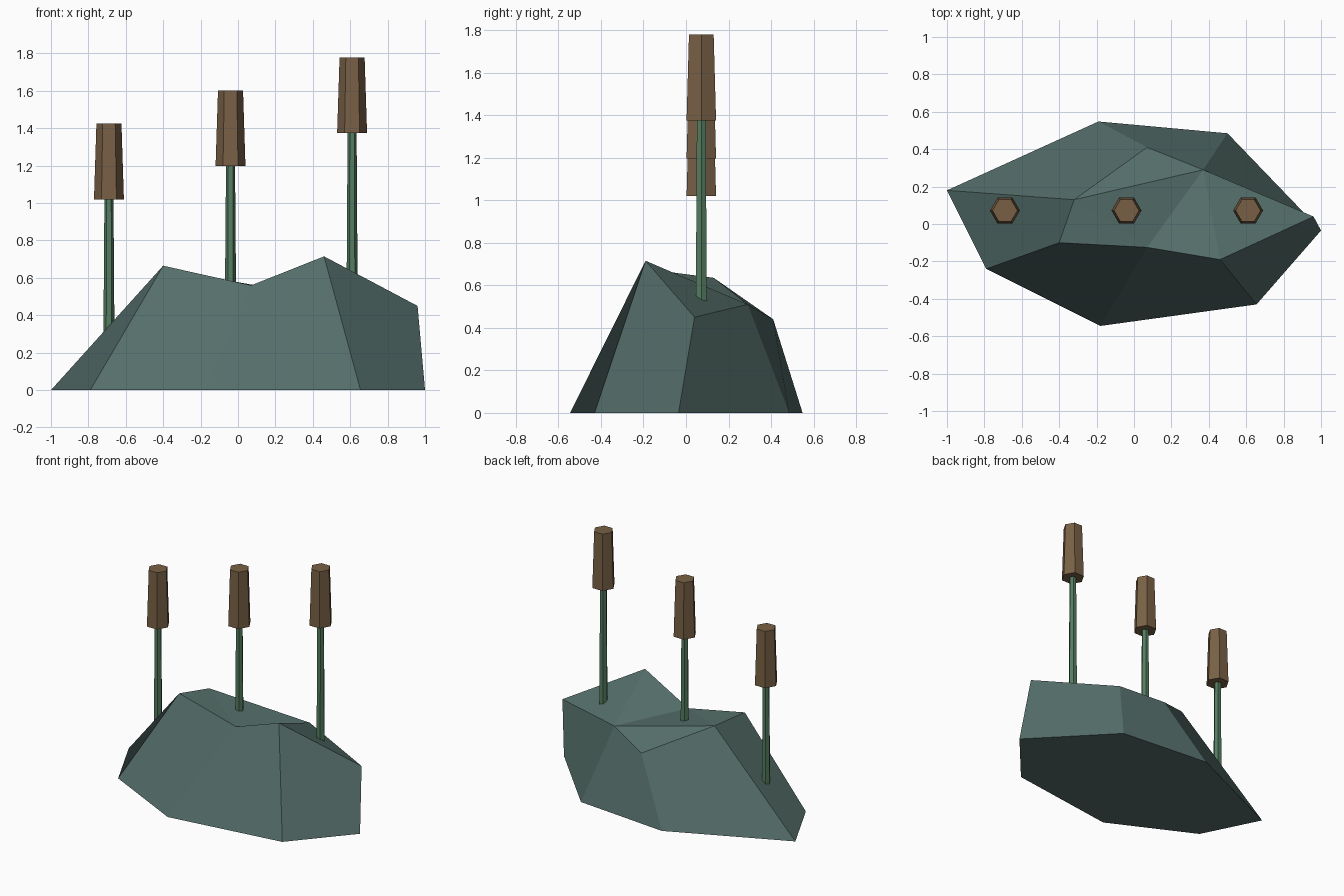
import bpy, bmesh, math
from mathutils import Vector

if "Cube" in bpy.data.objects:
    bpy.data.objects.remove(bpy.data.objects["Cube"])


def material(name, rgb):
    m = bpy.data.materials.new(name)
    m.diffuse_color = (*rgb, 1.0)
    m.use_nodes = True
    m.node_tree.nodes["Principled BSDF"].inputs["Base Color"].default_value = m.diffuse_color
    return m


rock_mat = material("slate_teal", (0.089, 0.155, 0.142))
stem_mat = material("reed_green", (0.092, 0.208, 0.120))
head_mat = material("cattail_brown", (0.190, 0.118, 0.060))


def finish(bm, name, mat):
    bmesh.ops.recalc_face_normals(bm, faces=bm.faces[:])
    mesh = bpy.data.meshes.new(name)
    bm.to_mesh(mesh)
    bm.free()
    mesh.materials.append(mat)
    obj = bpy.data.objects.new(name, mesh)
    bpy.context.collection.objects.link(obj)
    return obj


def hex_taper(name, x, y, z0, z1, r0, r1, mat):
    """Six-sided tapered prism with corners pointing along x."""
    bm = bmesh.new()
    rings = []
    for z, r in ((z0, r0), (z1, r1)):
        rings.append([bm.verts.new((x + r * math.cos(i * math.pi / 3),
                                    y + r * math.sin(i * math.pi / 3), z))
                      for i in range(6)])
    lo, hi = rings
    bm.faces.new(lo[::-1])
    bm.faces.new(hi)
    for i in range(6):
        j = (i + 1) % 6
        bm.faces.new((lo[i], lo[j], hi[j], hi[i]))
    return finish(bm, name, mat)


# Rock: irregular seven-sided base ring joined to an uneven top ring
base = [(-1.0, 0.18), (-0.79, -0.24), (-0.18, -0.545), (0.655, -0.43),
        (1.0, -0.035), (0.5, 0.485), (-0.19, 0.548)]
crown = [(-0.32, 0.13, 0.635), (-0.40, -0.10, 0.665), (0.07, -0.125, 0.56),
         (0.46, -0.19, 0.715), (0.96, 0.04, 0.45), (0.37, 0.29, 0.51),
         (0.07, 0.41, 0.44)]
bm = bmesh.new()
low = [bm.verts.new((x, y, 0)) for x, y in base]
top = [bm.verts.new(p) for p in crown]
bm.faces.new(low[::-1])
for i in range(7):
    j = (i + 1) % 7
    bm.faces.new((low[i], low[j], top[j], top[i]))
# Faceted crown
for tri in ((0, 1, 2), (0, 2, 5), (2, 3, 5), (3, 4, 5), (0, 5, 6)):
    bm.faces.new([top[k] for k in tri])
finish(bm, "rock", rock_mat)

# Cattails: thin stem and tapered seed head, stepping up to the right
REED_Y = 0.072
for i, (x, foot, head) in enumerate(((-0.69, 0.24, 1.02),
                                     (-0.04, 0.48, 1.197),
                                     (0.61, 0.46, 1.375)), 1):
    hex_taper(f"stem_{i}", x, REED_Y, foot, head + 0.02, 0.03, 0.024, stem_mat)
    hex_taper(f"seed_head_{i}", x, REED_Y, head, head + 0.404, 0.08, 0.067, head_mat)
